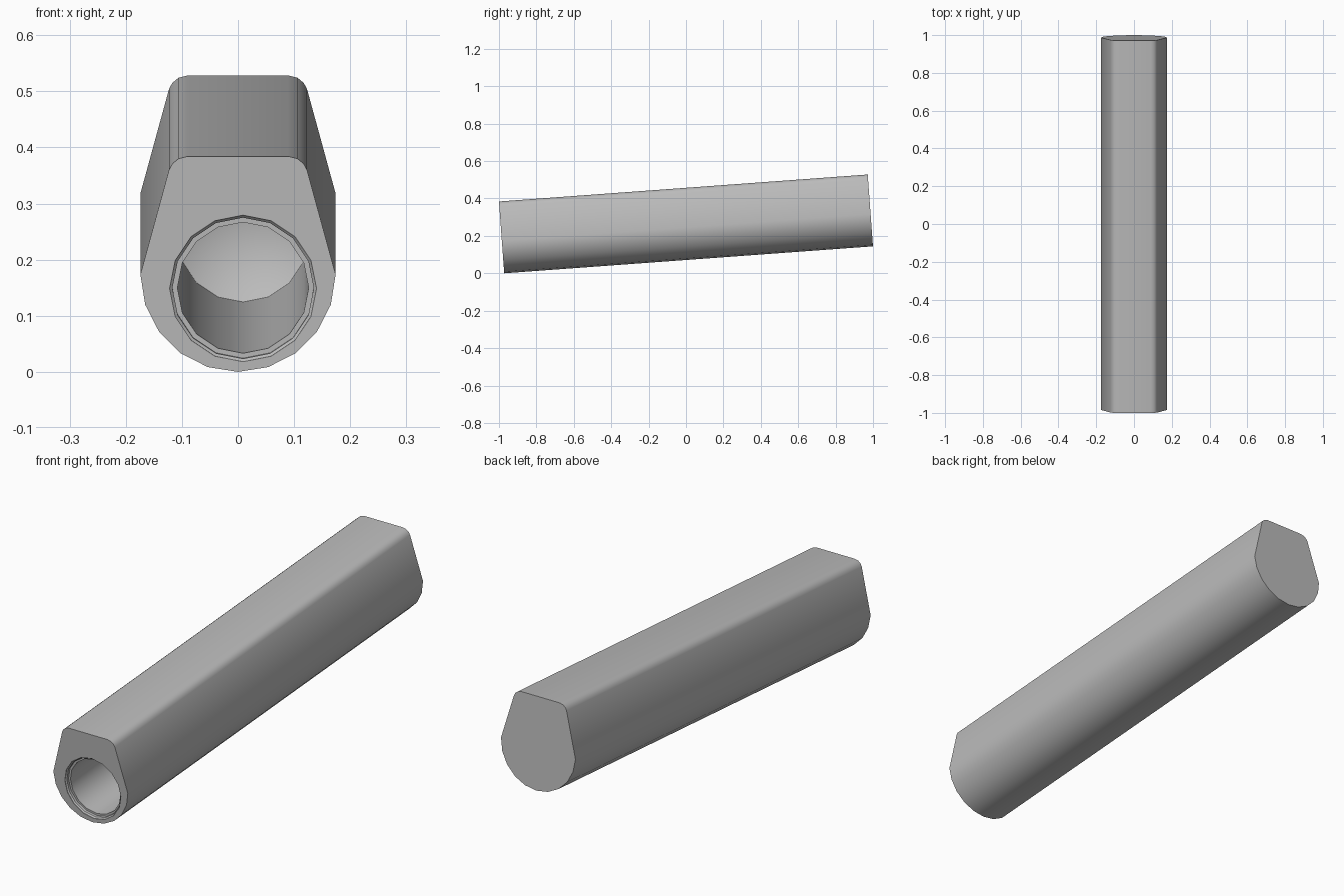
import bpy, bmesh, math
from mathutils import Matrix

if "Cube" in bpy.data.objects:
    bpy.data.objects.remove(bpy.data.objects["Cube"])

TILT = math.radians(4.18)
LENGTH = 1.977
RADIUS = 0.174
PLACE = Matrix.Translation((0, -0.972, 0)) @ Matrix.Rotation(TILT, 4, "X")

grey = bpy.data.materials.new("plain grey")
grey.use_nodes = True
grey.diffuse_color = (0.5, 0.5, 0.5, 1)
grey.node_tree.nodes["Principled BSDF"].inputs["Base Color"].default_value = (0.5, 0.5, 0.5, 1)


def make_object(name, bm):
    bmesh.ops.recalc_face_normals(bm, faces=bm.faces)
    bm.transform(PLACE)
    mesh = bpy.data.meshes.new(name)
    bm.to_mesh(mesh)
    bm.free()
    mesh.materials.append(grey)
    obj = bpy.data.objects.new(name, mesh)
    bpy.context.collection.objects.link(obj)
    return obj


# Body: round belly, tapering flanks, rounded flat top, extruded lengthwise
half = [(RADIUS * math.sin(math.radians(a)), RADIUS - RADIUS * math.cos(math.radians(a)))
        for a in range(0, 91, 18)]
half += [(0.123, 0.361), (0.117, 0.372), (0.106, 0.381), (0.09, 0.385)]
profile = half + [(-x, z) for x, z in reversed(half[1:])]
bm = bmesh.new()
face = bm.faces.new([bm.verts.new((x, 0, z)) for x, z in profile])
grown = bmesh.ops.extrude_face_region(bm, geom=[face], use_keep_orig=True)
bmesh.ops.translate(bm, vec=(0, LENGTH, 0),
                    verts=[v for v in grown["geom"] if isinstance(v, bmesh.types.BMVert)])
body = make_object("body", bm)

# Bore cutter: chamfered mouth, shallow step, long hole with a drill-point end
SIDES = 16
steps = [(0.131, -0.02), (0.131, 0.002), (0.126, 0.007), (0.126, 0.018),
         (0.117, 0.018), (0.117, 1.27)]
bm = bmesh.new()
rings = []
for r, depth in steps:
    angles = [2 * math.pi * i / SIDES for i in range(SIDES)]
    rings.append([bm.verts.new((0.009 + r * math.sin(a), depth, 0.149 - r * math.cos(a)))
                  for a in angles])
tip = bm.verts.new((0.009, 1.34, 0.149))
bm.faces.new(rings[0])
for i in range(SIDES):
    j = (i + 1) % SIDES
    for a, b in zip(rings, rings[1:]):
        bm.faces.new((a[i], a[j], b[j], b[i]))
    bm.faces.new((rings[-1][i], rings[-1][j], tip))
cutter = make_object("bore_cutter", bm)
cutter.hide_render = True
cutter.hide_viewport = True

cut = body.modifiers.new("bore", "BOOLEAN")
cut.operation = "DIFFERENCE"
cut.solver = "EXACT"
cut.object = cutter

# Apply the cut, drop the cutter and smooth the shallow edges
bpy.context.view_layer.objects.active = body
body.select_set(True)
bpy.ops.object.modifier_apply(modifier=cut.name)
bpy.data.objects.remove(cutter)
bpy.ops.object.shade_smooth_by_angle(angle=math.radians(30))
